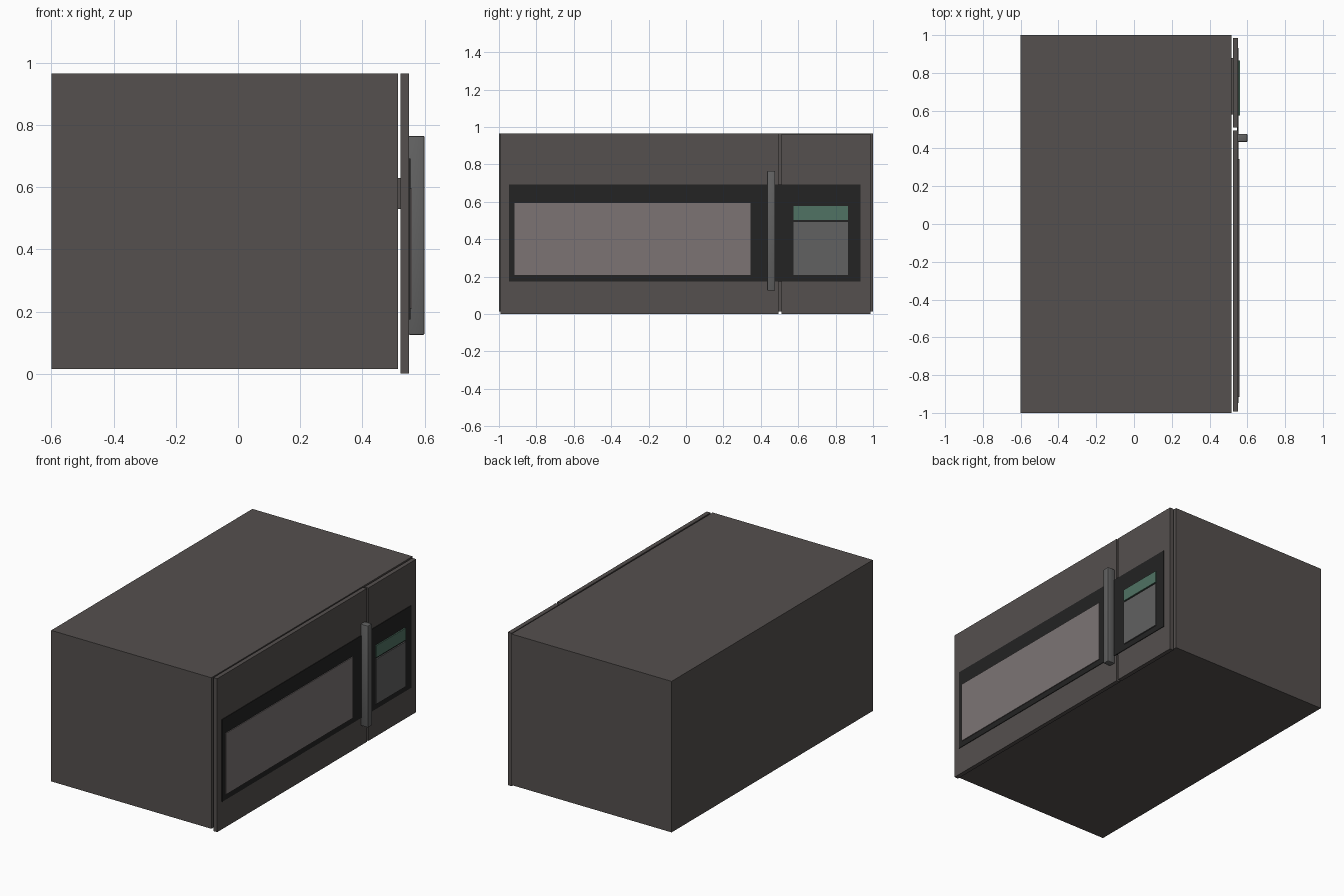
import bpy
import bmesh

if "Cube" in bpy.data.objects:
    bpy.data.objects.remove(bpy.data.objects["Cube"])


def material(name, rgb):
    m = bpy.data.materials.new(name)
    m.diffuse_color = (*rgb, 1.0)
    m.use_nodes = True
    m.node_tree.nodes["Principled BSDF"].inputs["Base Color"].default_value = m.diffuse_color
    return m


def box(name, x, y, z, mat, bevel=0.0):
    """Box from (min, max) ranges, optionally with bevelled edges."""
    bm = bmesh.new()
    bmesh.ops.create_cube(bm, size=1.0)
    for v in bm.verts:
        for i, (lo, hi) in enumerate((x, y, z)):
            v.co[i] = lo if v.co[i] < 0 else hi
    if bevel:
        bmesh.ops.bevel(bm, geom=bm.edges[:], offset=bevel, segments=2,
                        profile=0.5, affect='EDGES')
    bmesh.ops.recalc_face_normals(bm, faces=bm.faces[:])
    me = bpy.data.meshes.new(name)
    bm.to_mesh(me)
    bm.free()
    me.materials.append(mat)
    ob = bpy.data.objects.new(name, me)
    bpy.context.collection.objects.link(ob)
    return ob


casing = material("casing_grey", (0.09, 0.08, 0.077))
black = material("trim_black", (0.017, 0.017, 0.017))
glass = material("window_glass", (0.20, 0.175, 0.175))
metal = material("handle_grey", (0.12, 0.12, 0.12))
keys = material("keypad_grey", (0.12, 0.12, 0.12))
green = material("display_green", (0.08, 0.17, 0.125))

# Main casing
box("casing", (-0.6, 0.515), (-1.0, 1.0), (0.015, 0.965), casing)

# Door and control panel slabs, with a thin gap to the casing and each other
box("door", (0.523, 0.55), (-0.992, 0.495), (0.0, 0.965), casing)
box("control_panel", (0.523, 0.55), (0.51, 0.986), (0.0, 0.962), casing)

# Block joining the control panel to the casing
box("panel_mount", (0.51, 0.53), (0.58, 0.88), (0.53, 0.63), casing)

# Black trim across door and panel
box("trim_band", (0.545, 0.554), (-0.947, 0.933), (0.175, 0.692), black)

# Window, keypad and display set on the trim
box("window", (0.55, 0.559), (-0.917, 0.345), (0.21, 0.595), glass)
box("keypad", (0.55, 0.562), (0.575, 0.865), (0.21, 0.493), keys)
box("display", (0.55, 0.562), (0.575, 0.865), (0.503, 0.578), green)

# Upright door handle
handle = box("handle", (0.548, 0.6), (0.434, 0.477), (0.125, 0.765), metal, 0.005)
bpy.context.view_layer.objects.active = handle
handle.select_set(True)
bpy.ops.object.shade_smooth_by_angle()
